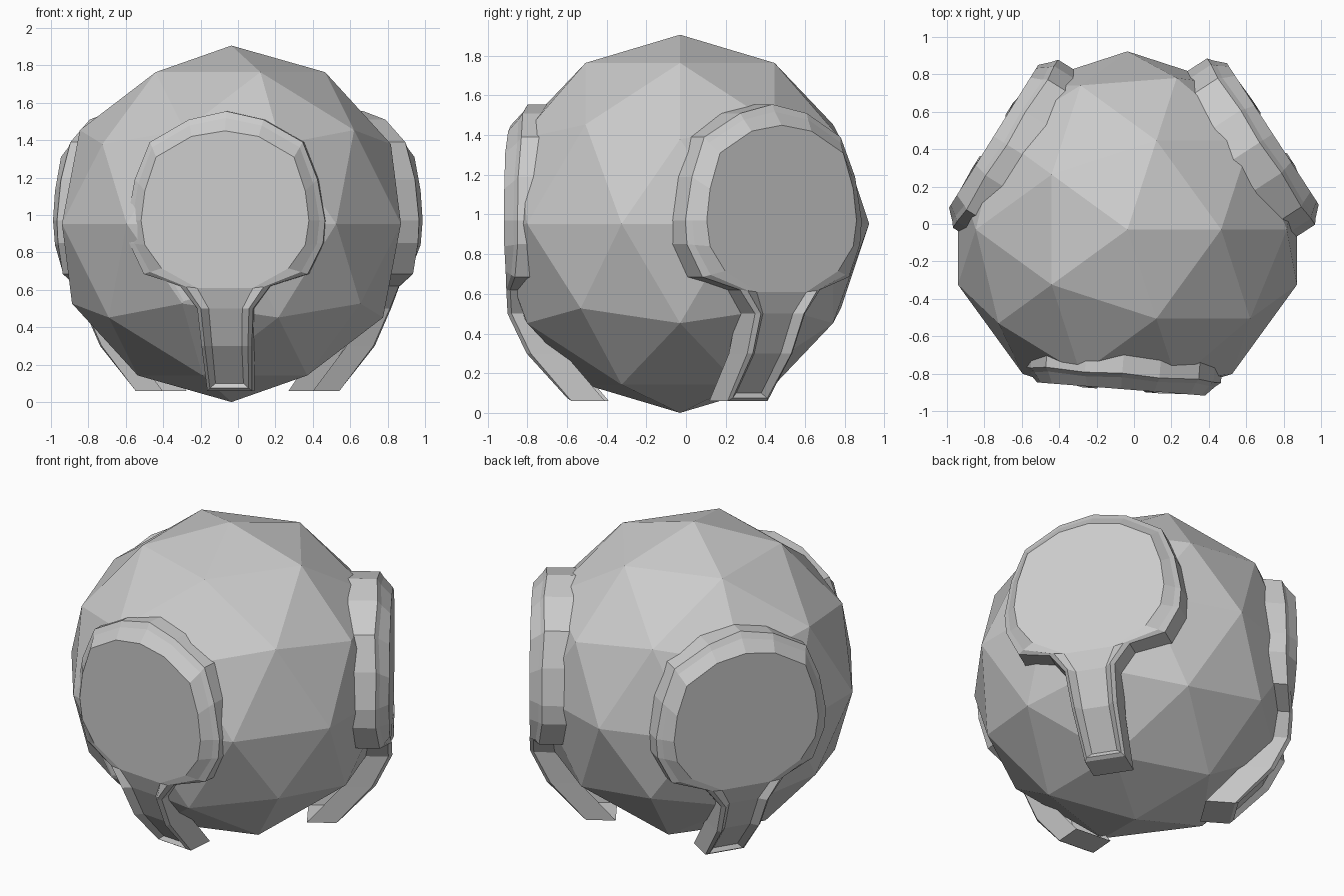
import bpy, bmesh
from math import cos, sin, radians
from mathutils import Vector

if "Cube" in bpy.data.objects:
    bpy.data.objects.remove(bpy.data.objects["Cube"])

ANGLES = [265.5, 33, 148]          # headings of the three keyhole panels


def finish(bm, name):
    bmesh.ops.recalc_face_normals(bm, faces=bm.faces)
    me = bpy.data.meshes.new(name)
    bm.to_mesh(me)
    bm.free()
    ob = bpy.data.objects.new(name, me)
    bpy.context.collection.objects.link(ob)
    return ob


# Faceted ball, trimmed flat behind each raised panel
bm = bmesh.new()
bmesh.ops.create_icosphere(bm, subdivisions=2, radius=0.953)
bmesh.ops.translate(bm, verts=bm.verts, vec=(-0.035, -0.03, 0.953))
for a in ANGLES:
    n = Vector((cos(radians(a)), sin(radians(a)), 0))
    bmesh.ops.bisect_plane(bm, geom=bm.verts[:] + bm.edges[:] + bm.faces[:],
                           plane_co=n * 0.865, plane_no=n, clear_outer=True)
    rim = [e for e in bm.edges if e.is_boundary]
    bmesh.ops.holes_fill(bm, edges=rim, sides=0)
finish(bm, "ball")

# Half outlines of a panel as (sideways, height, distance from axis)
FACE = [(0, 1.45, .885), (.18, 1.42, .885), (.37, 1.31, .885), (.43, 1.13, .885),
        (.45, .97, .885), (.43, .84, .885), (.34, .715, .885), (.15, .61, .885),
        (.09, .5, .85), (.08, .3, .755), (.075, .1, .58)]
EDGE = [(0, 1.555, .80), (.2, 1.51, .81), (.41, 1.39, .80), (.49, 1.19, .81),
        (.53, .97, .81), (.52, .85, .81), (.44, .685, .83), (.24, .62, .87),
        (.15, .5, .87), (.135, .3, .775), (.12, .06, .57)]
LIP = [(c[0] + .35 * (a[0] - c[0]), c[1] + .35 * (a[1] - c[1]), c[2] + .022)
       for a, c in zip(FACE, EDGE)]
BASE = [(u, z, d - .17) for u, z, d in EDGE]


def keyhole(name, angle):
    n = Vector((cos(radians(angle)), sin(radians(angle)), 0))
    t = Vector((-n.y, n.x, 0))
    bm = bmesh.new()
    loops = []
    for half in (FACE, LIP, EDGE, BASE):
        pts = half + [(-u, z, d) for u, z, d in half[:0:-1]]
        loops.append([bm.verts.new(n * d + t * u + Vector((0, 0, z))) for u, z, d in pts])
    # Sloped shoulder, lip and side wall
    count = len(loops[0])
    for p, q in zip(loops, loops[1:]):
        for i in range(count):
            j = (i + 1) % count
            bm.faces.new((p[i], p[j], q[j], q[i]))
    # Flat round face, then the stem in quads
    f = loops[0]
    bm.faces.new(f[:7] + f[-6:])
    for i in range(6, 10):
        bm.faces.new((f[i], f[i + 1], f[-i - 1], f[-i]))
    return finish(bm, name)


for name, a in zip(("front_panel", "right_panel", "left_panel"), ANGLES):
    keyhole(name, a)
